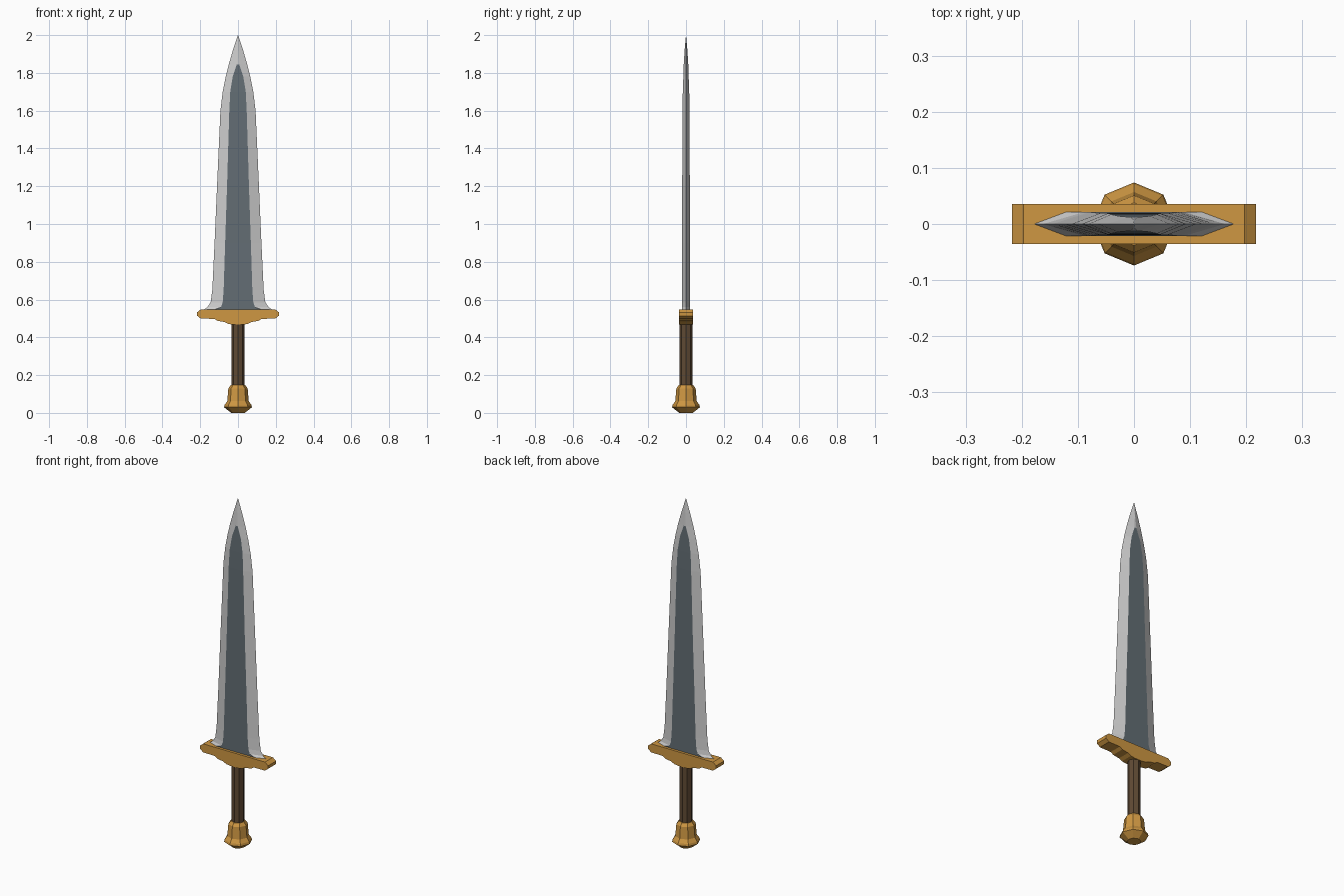
import bpy, bmesh, math

if "Cube" in bpy.data.objects:
    bpy.data.objects.remove(bpy.data.objects["Cube"])


def material(name, rgb):
    m = bpy.data.materials.new(name)
    m.diffuse_color = (*rgb, 1)
    m.use_nodes = True
    m.node_tree.nodes["Principled BSDF"].inputs["Base Color"].default_value = m.diffuse_color
    return m


STEEL = material("light steel", (0.61, 0.61, 0.61))
DARK = material("dark steel", (0.125, 0.155, 0.175))
GOLD = material("gold", (0.62, 0.31, 0.055))
BROWN = material("brown leather", (0.115, 0.068, 0.034))


def finish(name, bm, *mats):
    bmesh.ops.remove_doubles(bm, verts=bm.verts, dist=0.0004)
    bmesh.ops.recalc_face_normals(bm, faces=bm.faces)
    me = bpy.data.meshes.new(name)
    bm.to_mesh(me)
    bm.free()
    for m in mats:
        me.materials.append(m)
    ob = bpy.data.objects.new(name, me)
    bpy.context.collection.objects.link(ob)
    return ob


def loft(rings):
    """Skin closed rings of points and cap both ends."""
    bm = bmesh.new()
    loops = [[bm.verts.new(p) for p in r] for r in rings]
    n = len(loops[0])
    for a, b in zip(loops, loops[1:]):
        for i in range(n):
            j = (i + 1) % n
            bm.faces.new((a[i], a[j], b[j], b[i]))
    bm.faces.new(loops[0])
    bm.faces.new(loops[-1])
    return bm


def turned(name, profile, mat, sides=8):
    rings = [[(r * math.cos(2 * math.pi * i / sides),
               r * math.sin(2 * math.pi * i / sides), z) for i in range(sides)]
             for r, z in profile]
    return finish(name, loft(rings), mat)


# Blade: height, edge half width, fuller half width, half thickness
sections = [(0.548, 0.178, 0.122, 0.021), (0.560, 0.162, 0.090, 0.021),
            (0.585, 0.145, 0.081, 0.021), (0.65, 0.136, 0.076, 0.021),
            (0.90, 0.124, 0.068, 0.020), (1.20, 0.111, 0.058, 0.020),
            (1.60, 0.093, 0.046, 0.019), (1.70, 0.081, 0.041, 0.017),
            (1.78, 0.065, 0.028, 0.014), (1.845, 0.049, 0.006, 0.012),
            (1.92, 0.027, 0.001, 0.0075), (2.0, 0.0006, 0.0003, 0.0003)]
bm = loft([[(w, 0, z), (f, t, z), (-f, t, z), (-w, 0, z), (-f, -t, z), (f, -t, z)]
           for z, w, f, t in sections])
for f in bm.faces:
    c = f.calc_center_median()
    if abs(c.x) < 1e-4 and abs(c.y) > 0.005 and c.z < 1.845:
        f.material_index = 1  # central dark panel
finish("blade", bm, STEEL, DARK)

# Crossguard: mirrored front profile, extruded in depth
half = [(0.197, 0.548), (0.217, 0.532), (0.216, 0.514), (0.197, 0.499),
        (0.125, 0.498), (0.108, 0.487), (0.070, 0.481), (0.050, 0.471), (0.025, 0.467)]
outline = half + [(-x, z) for x, z in reversed(half)]
finish("crossguard", loft([[(x, y, z) for x, z in outline] for y in (-0.036, 0.036)]), GOLD)

# Grip and pommel
turned("grip", [(0.034, 0.13), (0.034, 0.475)], BROWN)
turned("pommel", [(0.036, 0.0), (0.074, 0.030), (0.071, 0.042), (0.057, 0.062),
                  (0.051, 0.130), (0.038, 0.147)], GOLD)
